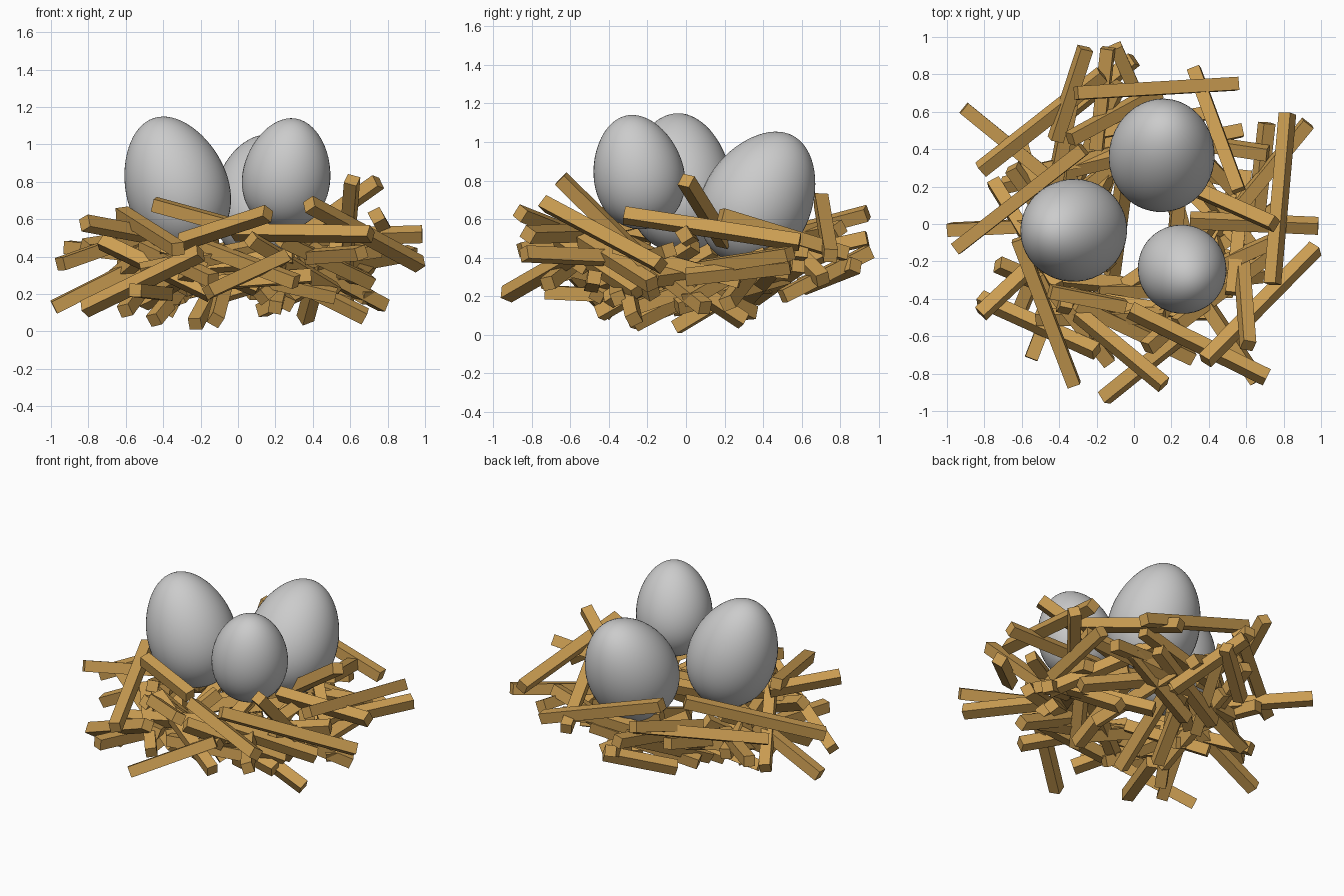
import bpy, bmesh, math, random
from mathutils import Vector, Matrix

if "Cube" in bpy.data.objects:
    bpy.data.objects.remove(bpy.data.objects["Cube"])

random.seed(11)
THICK = 0.07

wood = bpy.data.materials.new("twig_wood")
wood.diffuse_color = (0.60, 0.34, 0.085, 1)
wood.use_nodes = True
wood.node_tree.nodes["Principled BSDF"].inputs["Base Color"].default_value = wood.diffuse_color


def add_twig(bm, a, b):
    """Square twig running from point a to point b."""
    a, b = Vector(a), Vector(b)
    d = b - a
    rot = d.to_track_quat('Z', 'Y').to_matrix().to_4x4()
    roll = Matrix.Rotation(random.uniform(-0.6, 0.6), 4, 'Z')
    size = Matrix.Diagonal((THICK, THICK, d.length, 1))
    bmesh.ops.create_cube(bm, size=1, matrix=Matrix.Translation((a + b) / 2) @ rot @ roll @ size)


def finish(bm, name, mat=None):
    me = bpy.data.meshes.new(name)
    bm.to_mesh(me)
    bm.free()
    ob = bpy.data.objects.new(name, me)
    bpy.context.collection.objects.link(ob)
    if mat:
        me.materials.append(mat)
    return ob


# Upper rim twigs, left and back
rim_back = [
    ((-.31, .70, .70), (.55, .75, .41)), ((.32, .83, .42), (.56, .18, .62)),
    ((-.82, .29, .45), (-.17, .80, .55)), ((-.95, -.13, .36), (-.27, .40, .60)),
    ((-.91, .62, .45), (-.48, .27, .40)), ((-.985, -.03, .13), (-.35, .0, .45)),
    ((-.26, .94, .63), (-.42, .45, .50)), ((-.10, .95, .43), (.10, .50, .20)),
    ((-.14, .94, .50), (-.20, .40, .38)), ((.0, .88, .36), (-.35, .60, .25)),
    ((.74, -.32, .62), (.82, .59, .48)), ((.93, .54, .42), (.55, .08, .35)),
    ((.71, .54, .36), (.65, .0, .30)),
]
# Upper rim twigs, right and front
rim_front = [
    ((.61, -.65, .81), (.57, -.13, .30)), ((.75, .0, .80), (.30, .20, .48)),
    ((.985, -.01, .52), (.30, .02, .50)), ((.71, -.82, .52), (-.02, -.46, .53)),
    ((.97, -.13, .36), (.38, -.73, .68)), ((-.45, -.36, .68), (-.05, -.44, .57)),
    ((-.62, -.08, .63), (-.32, -.86, .44)), ((-.82, -.48, .58), (-.50, -.18, .52)),
    ((-.82, -.40, .12), (-.20, -.68, .42)), ((-.55, -.72, .22), (-.38, -.28, .20)),
    ((-.30, -.48, .48), (.16, -.86, .63)), ((-.16, -.93, .21), (.25, -.60, .40)),
    ((.66, -.84, .42), (.38, -.42, .40)), ((-.35, -.38, .45), (.25, -.55, .36)),
]
bm = bmesh.new()
for a, b in rim_back + rim_front:
    add_twig(bm, a, b)
finish(bm, "nest_rim_twigs", wood)

# Lower bowl: twigs laid roughly around the ring, crossing at varied slopes
bm = bmesh.new()
count = 42
for i in range(count):
    ang = i * 2.39996
    r = 0.18 + 0.42 * math.sqrt((i + 0.5) / count)
    c = Vector((r * math.cos(ang), r * math.sin(ang), 0.20 + 0.42 * r * r + random.uniform(-.05, .09)))
    head = ang + math.pi / 2 + random.uniform(-0.75, 0.75)
    pitch = random.uniform(-0.5, 0.5)
    half = random.uniform(0.27, 0.37)
    d = Vector((math.cos(head) * math.cos(pitch), math.sin(head) * math.cos(pitch), math.sin(pitch))) * half
    ends = [c - d, c + d]
    for e in ends:
        e.z = max(e.z, 0.07)
        flat = math.hypot(e.x, e.y)
        if flat > 0.84:
            e.x *= 0.84 / flat
            e.y *= 0.84 / flat
    add_twig(bm, *ends)
# Lowest twigs poking down under the bowl
for a, b in [((-.23, -.05, .04), (-.10, .35, .28)), ((-.45, -.28, .06), (-.22, .10, .34)),
             ((.36, .30, .07), (.45, -.20, .40)), ((-.12, -.27, .06), (-.05, .25, .33)),
             ((.78, .10, .14), (.25, -.25, .42)), ((.68, -.27, .08), (.12, -.33, .36))]:
    add_twig(bm, a, b)
finish(bm, "nest_bowl_twigs", wood)


def egg(name, centre, radius, half_len, axis):
    """Smooth egg, blunt end down, narrow end along axis."""
    bm = bmesh.new()
    bmesh.ops.create_uvsphere(bm, u_segments=48, v_segments=32, radius=1)
    for v in bm.verts:
        k = radius * (1 - 0.11 * v.co.z)
        v.co = Vector((v.co.x * k, v.co.y * k, v.co.z * half_len))
    for f in bm.faces:
        f.smooth = True
    ob = finish(bm, name)
    ob.rotation_mode = 'QUATERNION'
    ob.rotation_quaternion = Vector(axis).to_track_quat('Z', 'Y')
    ob.location = centre


# Three eggs leaning outward
egg("egg_left", (-.333, -.035, .79), .273, .37, (-.32, -.03, .94))
egg("egg_back", (.15, .38, .71), .281, .367, (.05, .48, .87))
egg("egg_right", (.262, -.248, .845), .234, .30, (.15, -.20, .96))
